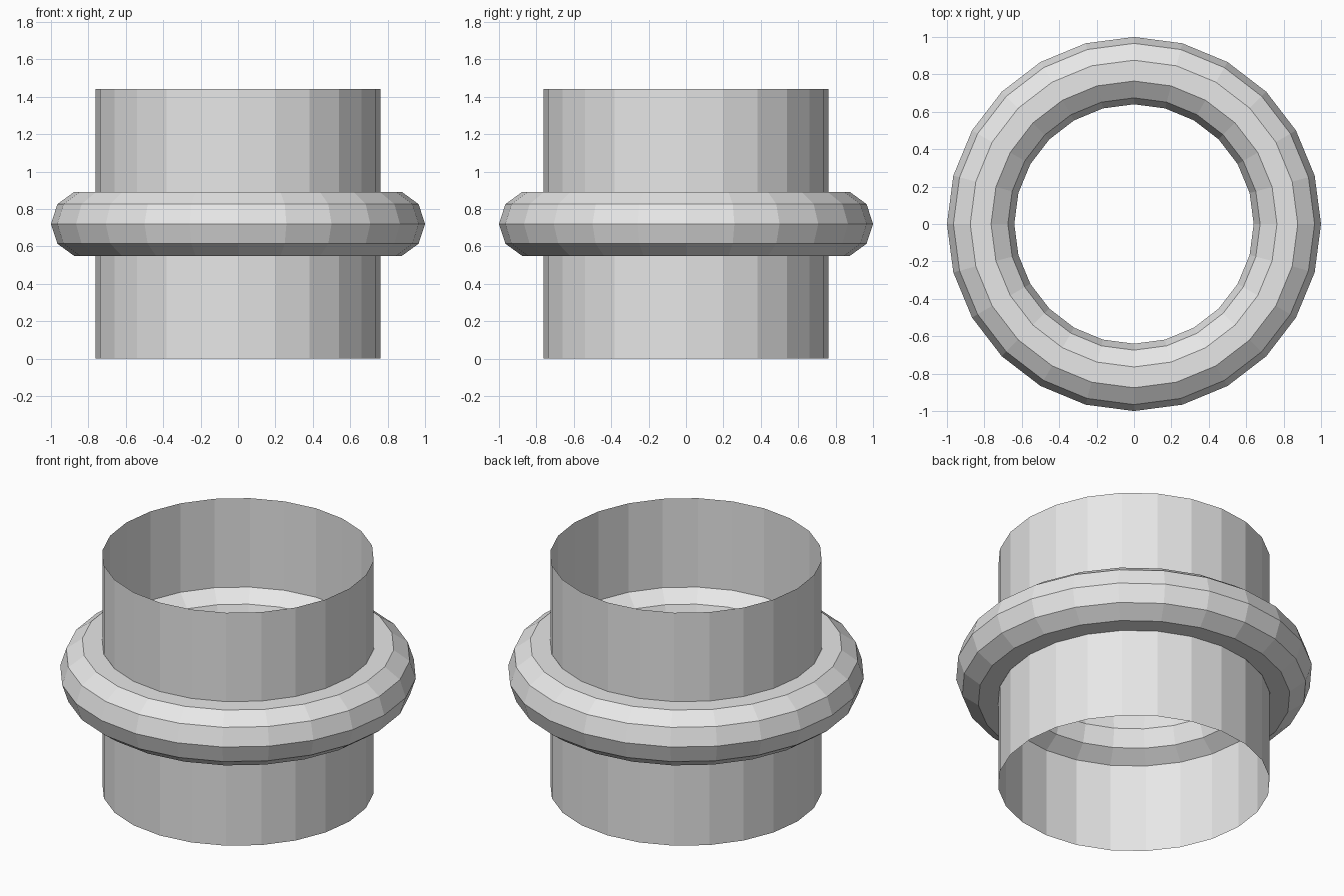
import bpy

cube = bpy.data.objects.get("Cube")
if cube:
    bpy.data.objects.remove(cube, do_unlink=True)

SIDES = 24
HEIGHT = 1.44
RING_RADIUS = 0.82
RING_THICKNESS = 0.18
TUBE_RADIUS = 0.763

# Single plain grey
grey = bpy.data.materials.new("light_grey")
grey.use_nodes = True
colour = (0.8, 0.8, 0.8, 1)
grey.diffuse_color = colour
bsdf = next(n for n in grey.node_tree.nodes if n.type == "BSDF_PRINCIPLED")
bsdf.inputs["Base Color"].default_value = colour


def finish(name):
    """Name the new part, colour it and keep its facets flat."""
    part = bpy.context.object
    part.name = part.data.name = name
    part.data.materials.clear()
    part.data.materials.append(grey)
    bpy.ops.object.shade_flat()
    return part


# Thin open sleeve, with no end caps
bpy.ops.mesh.primitive_cylinder_add(
    vertices=SIDES, radius=TUBE_RADIUS, depth=HEIGHT,
    end_fill_type="NOTHING", location=(0, 0, HEIGHT / 2))
finish("open_sleeve")

# Faceted collar around the middle, passing through the sleeve wall
bpy.ops.mesh.primitive_torus_add(
    major_segments=SIDES, minor_segments=10,
    major_radius=RING_RADIUS, minor_radius=RING_THICKNESS,
    location=(0, 0, HEIGHT / 2))
finish("collar_ring")
